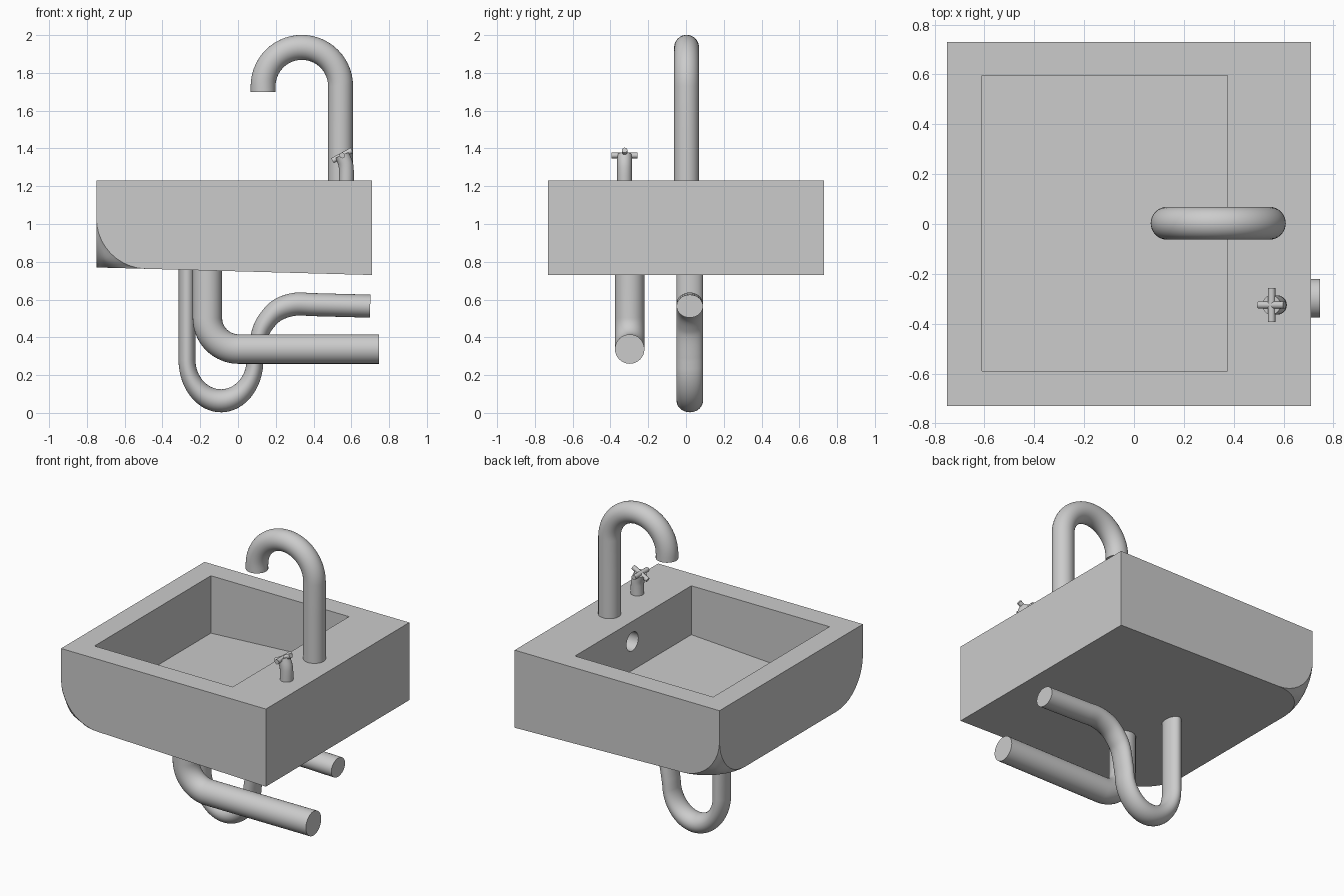
import bpy, bmesh, math
from mathutils import Vector, Matrix

if "Cube" in bpy.data.objects:
    bpy.data.objects.remove(bpy.data.objects["Cube"])


def make(name, bm):
    bmesh.ops.recalc_face_normals(bm, faces=bm.faces)
    me = bpy.data.meshes.new(name)
    bm.to_mesh(me)
    bm.free()
    ob = bpy.data.objects.new(name, me)
    bpy.context.collection.objects.link(ob)
    return ob


def smooth(ob):
    bpy.ops.object.select_all(action='DESELECT')
    bpy.context.view_layer.objects.active = ob
    ob.select_set(True)
    bpy.ops.object.shade_smooth_by_angle(angle=math.radians(35))


def block(x0, x1, y0, y1, zl, zr, top):
    # box whose bottom slopes from zl (at x0) to zr (at x1)
    bm = bmesh.new()
    bmesh.ops.create_cube(bm, size=2)
    for v in bm.verts:
        left, low = v.co.x < 0, v.co.z < 0
        v.co = (x0 if left else x1, y0 if v.co.y < 0 else y1,
                (zl if left else zr) if low else top)
    return bm


def arc(cx, cz, rx, rz, a0, a1, n=20):
    return [(cx + rx * math.cos(math.radians(a0 + (a1 - a0) * i / n)),
             cz + rz * math.sin(math.radians(a0 + (a1 - a0) * i / n)))
            for i in range(n + 1)]


def curve(p, n=6):
    # Catmull-Rom through a few points
    p = [Vector(q) for q in p]
    p = [2 * p[0] - p[1]] + p + [2 * p[-1] - p[-2]]
    out = []
    for a, b, c, d in zip(p, p[1:], p[2:], p[3:]):
        for i in range(n):
            t = i / n
            out.append(0.5 * (2 * b + (c - a) * t + (2 * a - 5 * b + 4 * c - d) * t * t
                              + (3 * b - a - 3 * c + d) * t ** 3))
    return out + [p[-2]]


def tube(name, path, y, r, sx=1, sz=1, n=32):
    # round pipe along an xz path, section squashed by sx, sz
    p = [Vector((x / sx, 0, z / sz)) for x, z in path]
    bm = bmesh.new()
    rings = []
    for i, c in enumerate(p):
        ins = (p[i] - p[i - 1]).normalized() if i else Vector()
        outs = (p[i + 1] - p[i]).normalized() if i < len(p) - 1 else Vector()
        t = (ins + outs).normalized()
        nrm = Vector((-t.z, 0, t.x))
        ring = []
        for k in range(n):
            a = math.tau * k / n
            q = c + nrm * (r * math.cos(a))
            ring.append(bm.verts.new((q.x * sx, y + r * math.sin(a), q.z * sz)))
        rings.append(ring)
    for a, b in zip(rings, rings[1:]):
        for k in range(n):
            bm.faces.new((a[k], a[k - 1], b[k - 1], b[k]))
    bm.faces.new(rings[0])
    bm.faces.new(rings[-1])
    ob = make(name, bm)
    smooth(ob)
    return ob


def rod(bm, a, b, r, n=16):
    a, b = Vector(a), Vector(b)
    rot = (b - a).to_track_quat('Z', 'Y').to_matrix().to_4x4()
    bmesh.ops.create_cone(bm, cap_ends=True, segments=n, radius1=r, radius2=r,
                          depth=(b - a).length,
                          matrix=Matrix.Translation((a + b) / 2) @ rot)


# basin body with two rounded lower corners
bm = block(-0.75, 0.71, -0.73, 0.73, 0.77, 0.73, 1.23)
corners = [v for v in bm.verts if v.co.x < 0 and v.co.z < 1]
bmesh.ops.bevel(bm, geom=corners, offset=0.26, offset_type='OFFSET',
                affect='VERTICES', segments=10, profile=0.5)
basin = make("basin", bm)

# bowl recess and overflow hole
bowl = make("bowl_cutter", block(-0.61, 0.375, -0.59, 0.595, 0.86, 0.915, 1.4))
bm = bmesh.new()
rod(bm, (0.3, 0.01, 1.10), (0.49, 0.01, 1.10), 0.06, 32)
overflow = make("overflow_cutter", bm)
for cutter in (bowl, overflow):
    cutter.hide_render = True
    m = basin.modifiers.new("cut", 'BOOLEAN')
    m.object, m.operation, m.solver = cutter, 'DIFFERENCE', 'EXACT'
    bpy.context.view_layer.objects.active = basin
    bpy.ops.object.modifier_apply(modifier=m.name)
    bpy.data.objects.remove(cutter)
smooth(basin)

# gooseneck spout
tube("spout", [(0.543, 1.22), (0.543, 1.5)] + arc(0.338, 1.73, 0.205, 0.205, 0, 180, 28)
     + [(0.133, 1.70)], 0.003, 0.066)

# tap stem and tilted cross handle
tube("tap_stem", curve([(0.574, 1.22), (0.574, 1.28), (0.569, 1.32), (0.551, 1.365)]),
     -0.325, 0.039)
bm = bmesh.new()
c = Vector((0.552, -0.325, 1.363))
for d in (Vector((0.052, 0, 0.028)), Vector((0, 0.069, 0))):
    rod(bm, c - d, c + d, 0.015)
smooth(make("tap_handle", bm))

# drain pipe with an elbow
tube("drain_pipe", [(-0.162, 0.80)] + arc(0.003, 0.503, 0.165, 0.165, 180, 270)
     + [(0.747, 0.338)], -0.298, 0.078)

# trap pipe: U bend, then S bend to the wall
trap = [(-0.27, 0.80), (-0.27, 0.5)] + arc(-0.09, 0.28, 0.18, 0.216, 180, 350, 28)
trap += curve([(0.090, 0.28), (0.115, 0.415), (0.15, 0.485), (0.21, 0.545),
               (0.30, 0.575), (0.40, 0.573)])
trap += [(0.70, 0.565)]
tube("trap_pipe", trap, 0.02, 0.07, 0.64, 0.87)
